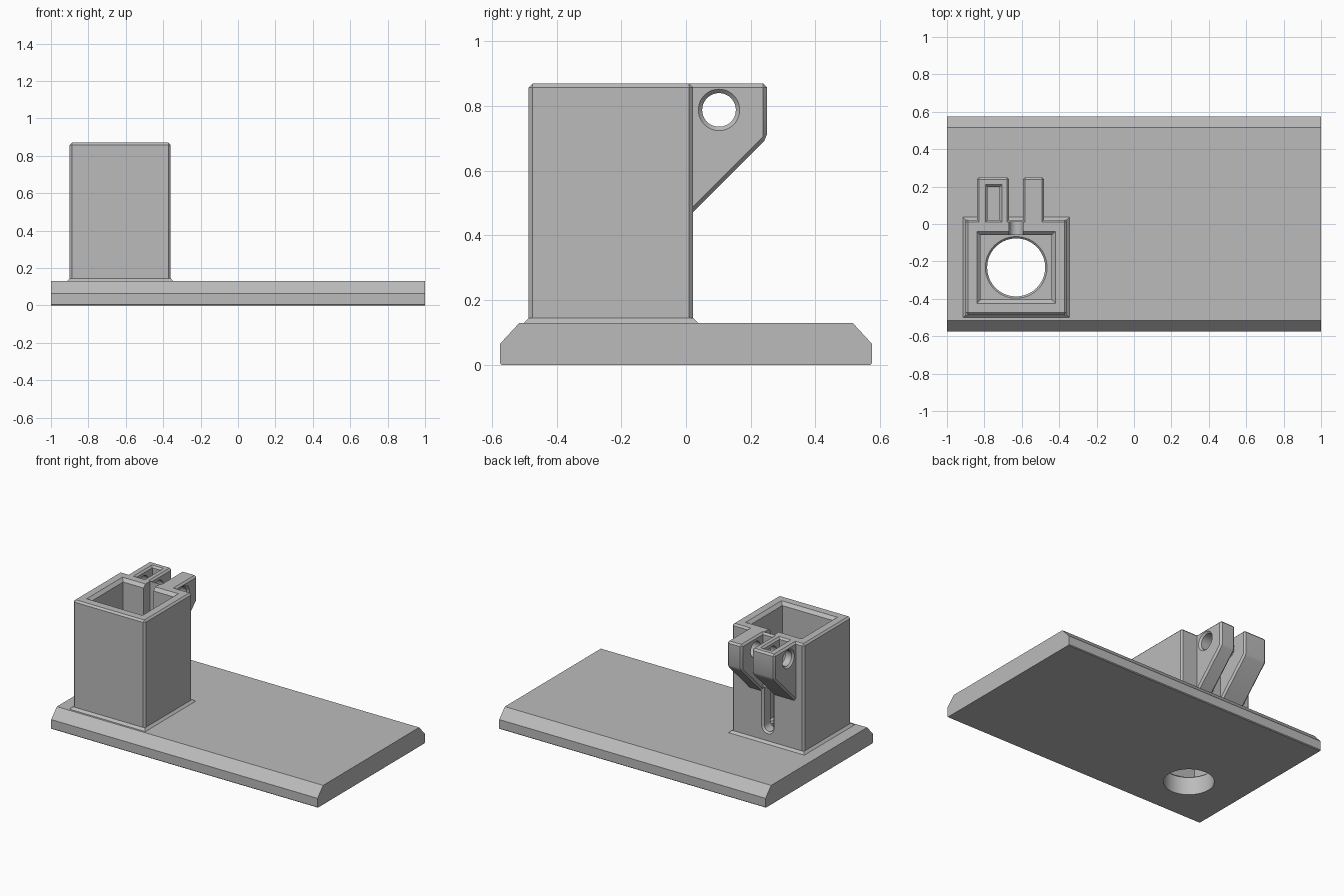
import bpy, bmesh, math

old = bpy.data.objects.get("Cube")
if old:
    bpy.data.objects.remove(old, do_unlink=True)

grey = bpy.data.materials.new("plain grey")
grey.use_nodes = True
GREY = (0.5, 0.5, 0.5, 1)
grey.diffuse_color = GREY
grey.node_tree.nodes["Principled BSDF"].inputs["Base Color"].default_value = GREY


def loft(name, rings):
    """Closed solid through a stack of matching point rings."""
    bm = bmesh.new()
    loops = [[bm.verts.new(p) for p in ring] for ring in rings]
    for a, b in zip(loops, loops[1:]):
        for i in range(len(a)):
            j = (i + 1) % len(a)
            bm.faces.new((a[i], a[j], b[j], b[i]))
    bm.faces.new(loops[0])
    bm.faces.new(loops[-1])
    bmesh.ops.recalc_face_normals(bm, faces=bm.faces)
    mesh = bpy.data.meshes.new(name)
    bm.to_mesh(mesh)
    bm.free()
    mesh.materials.append(grey)
    ob = bpy.data.objects.new(name, mesh)
    bpy.context.collection.objects.link(ob)
    return ob


def rect(cx, cy, hx, hy, z):
    return [(cx + sx * hx, cy + sy * hy, z)
            for sx, sy in ((-1, -1), (1, -1), (1, 1), (-1, 1))]


def circle(a, b, r, n=64):
    return [(a + r * math.cos(t * math.tau / n), b + r * math.sin(t * math.tau / n))
            for t in range(n)]


def along_x(profile, x):
    return [(x, y, z) for y, z in profile]


def along_y(profile, y):
    return [(x, y, z) for x, z in profile]


def along_z(profile, z):
    return [(x, y, z) for x, y in profile]


def apply(ob, mod):
    bpy.context.view_layer.objects.active = ob
    bpy.ops.object.modifier_apply(modifier=mod.name)


def bevel(ob, width):
    mod = ob.modifiers.new("chamfer", "BEVEL")
    mod.width, mod.segments = width, 1
    mod.limit_method, mod.angle_limit = "ANGLE", math.radians(30)
    apply(ob, mod)


def combine(ob, tool, operation="DIFFERENCE"):
    mod = ob.modifiers.new("cut", "BOOLEAN")
    mod.operation, mod.solver, mod.object = operation, "EXACT", tool
    apply(ob, mod)
    bpy.data.objects.remove(tool, do_unlink=True)


FLOOR, TOP, CX, CY, C = 0.13, 0.87, -0.63, -0.232, 0.012

# Base plate with sloped long edges and a round drain hole
half = [(0.57, 0), (0.575, 0.005), (0.575, 0.065), (0.515, FLOOR)]
profile = half + [(-y, z) for y, z in reversed(half)]
plate = loft("base_plate", [along_x(profile, x) for x in (-1, 1)])
combine(plate, loft("hole_cutter", [
    along_z(circle(CX, CY, r), z)
    for r, z in ((0.155, -0.05), (0.155, FLOOR - 0.01), (0.165, FLOOR), (0.165, 0.2))]))

# Square tower with a flared foot and chamfered corners
tower = loft("tower", [rect(CX, CY, 0.27, 0.254, z) for z in (FLOOR, TOP)])
bevel(tower, C)
foot = loft("foot", [rect(CX, CY, 0.27 + e, 0.254 + e, z)
                     for e, z in ((0.015, FLOOR), (0.0, FLOOR + 0.015))])
combine(tower, foot, "UNION")

# Two clamp arms on the back
arm = [(-0.03, 0.42), (0.25, 0.70), (0.25, TOP), (-0.03, TOP)]
for x0, x1 in ((-0.84, -0.668), (-0.594, -0.481)):
    ob = loft("arm", [along_x(arm, x) for x in (x0, x1)])
    bevel(ob, C)
    combine(tower, ob, "UNION")

# Open shaft with a chamfered rim
combine(tower, loft("shaft_cutter", [
    rect(CX, CY, 0.19 + e, 0.172 + e, z)
    for e, z in ((0, 0.05), (0, TOP - 0.02), (0.02, TOP), (0.02, 1))]))


# Clamping slot in the back wall, round at its lower end
def slot(w):
    arc = [(CX + w * math.cos(a), 0.24 + w * math.sin(a))
           for a in (math.pi + i * math.pi / 12 for i in range(13))]
    return arc + [(CX + w, 1), (CX - w, 1)]


combine(tower, loft("slot_cutter", [
    along_y(slot(w), y) for w, y in
    ((0.037, -0.15), (0.037, 0.01), (0.049, 0.022), (0.049, 0.0221))][:2]))
combine(tower, loft("slot_edge_cutter", [
    along_y([(x, min(z, 0.5)) for x, z in slot(w)], y)
    for w, y in ((0.025, 0.0), (0.05, 0.025))]))

# Bolt hole through both arms, countersunk at the outer faces
combine(tower, loft("bolt_cutter", [
    along_x(circle(0.102, 0.788, r, 48), x) for r, x in
    ((0.064, -0.9), (0.064, -0.84), (0.052, -0.828),
     (0.052, -0.493), (0.064, -0.481), (0.064, -0.4))]))

# Nut pocket in the wider arm
combine(tower, loft("nut_cutter", [
    rect(-0.75, 0.11, 0.032 + e, 0.088 + e, z)
    for e, z in ((0, 0.69), (0, TOP - C), (C, TOP), (C, 1))]))

# Flat planes stay crisp, round holes stay smooth
for ob in (plate, tower):
    bpy.ops.object.select_all(action="DESELECT")
    ob.select_set(True)
    bpy.context.view_layer.objects.active = ob
    bpy.ops.object.shade_smooth_by_angle(angle=math.radians(25))
